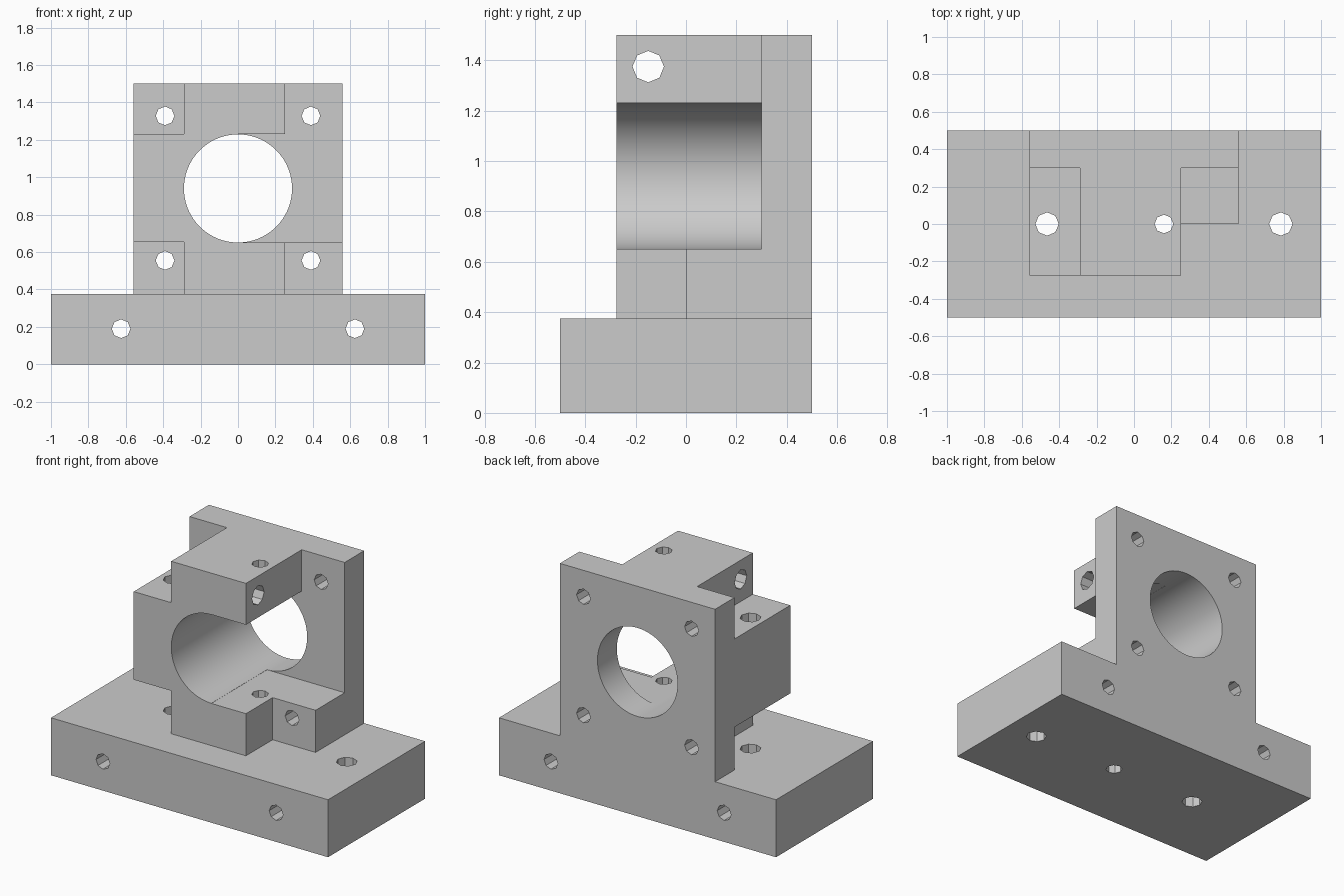
import bpy, bmesh, math
from mathutils import Matrix

cube = bpy.data.objects.get("Cube")
if cube:
    bpy.data.objects.remove(cube, do_unlink=True)

grey = bpy.data.materials.new("light_grey")
grey.use_nodes = True
colour = (0.6, 0.6, 0.6, 1)
grey.diffuse_color = colour
grey.node_tree.nodes["Principled BSDF"].inputs["Base Color"].default_value = colour


def finish(name, bm):
    mesh = bpy.data.meshes.new(name)
    bm.to_mesh(mesh)
    bm.free()
    mesh.materials.append(grey)
    obj = bpy.data.objects.new(name, mesh)
    bpy.context.collection.objects.link(obj)
    return obj


def box(name, x, y, z):
    """Box from three (low, high) ranges."""
    bm = bmesh.new()
    bmesh.ops.create_cube(bm, size=1)
    for v in bm.verts:
        v.co = [r[0] if c < 0 else r[1] for c, r in zip(v.co, (x, y, z))]
    return finish(name, bm)


def rod(name, axis, centre, radius, sides, length=4):
    """Cylinder along the given axis, used to drill holes."""
    bm = bmesh.new()
    bmesh.ops.create_cone(bm, cap_ends=True, segments=sides, radius1=radius,
                          radius2=radius, depth=length)
    turn = {"x": Matrix.Rotation(math.pi / 2, 4, "Y"),
            "y": Matrix.Rotation(math.pi / 2, 4, "X"),
            "z": Matrix.Identity(4)}[axis]
    bm.transform(Matrix.Translation(centre) @ turn)
    return finish(name, bm)


def combine(target, tool, operation):
    """Apply one boolean and remove the helper."""
    tool.hide_render = True
    mod = target.modifiers.new("cut", "BOOLEAN")
    mod.operation = operation
    mod.solver = "EXACT"
    mod.object = tool
    bpy.context.view_layer.objects.active = target
    bpy.ops.object.modifier_apply(modifier=mod.name)
    bpy.data.objects.remove(tool, do_unlink=True)


# Upright housing, sunk a little into the base
bracket = box("bearing_bracket", (-0.56, 0.56), (-0.275, 0.5), (0.2, 1.5))
front = (-0.5, 0.3)          # depth of every notch in front of the back wall
left, right = (-0.8, -0.29), (0.25, 0.8)
notches = [
    (left, front, (1.23, 1.7)),
    (left, front, (0.1, 0.655)),
    (right, front, (0.9, 1.7)),
    ((0, 0.8), front, (0.65, 1.23)),      # open side of the bore
    (right, (-0.5, 0), (0.1, 0.8)),       # shortened lower step
]
for notch in notches:
    combine(bracket, box("notch_cutter", *notch), "DIFFERENCE")

# Main bore
combine(bracket, rod("bore_cutter", "y", (0, 0, 0.94), 0.289, 96), "DIFFERENCE")

# Base block
combine(bracket, box("base", (-1, 1), (-0.5, 0.5), (0, 0.375)), "UNION")

# Screw holes: front to back, vertical, and across the top block
holes = [("y", (s * x, 0, z), 0.05)
         for s in (-1, 1)
         for x, z in ((0.39, 1.328), (0.39, 0.555), (0.625, 0.19))]
holes += [("z", (-0.465, 0, 0), 0.0625), ("z", (0.16, 0, 0), 0.05),
          ("z", (0.785, 0, 0), 0.0625), ("x", (0, -0.15, 1.375), 0.0625)]
for axis, centre, radius in holes:
    combine(bracket, rod("hole_cutter", axis, centre, radius, 8), "DIFFERENCE")

# Smooth bore, sharp edges elsewhere
bpy.ops.object.select_all(action="DESELECT")
bracket.select_set(True)
bpy.context.view_layer.objects.active = bracket
bpy.ops.object.shade_smooth_by_angle(angle=math.radians(20))
